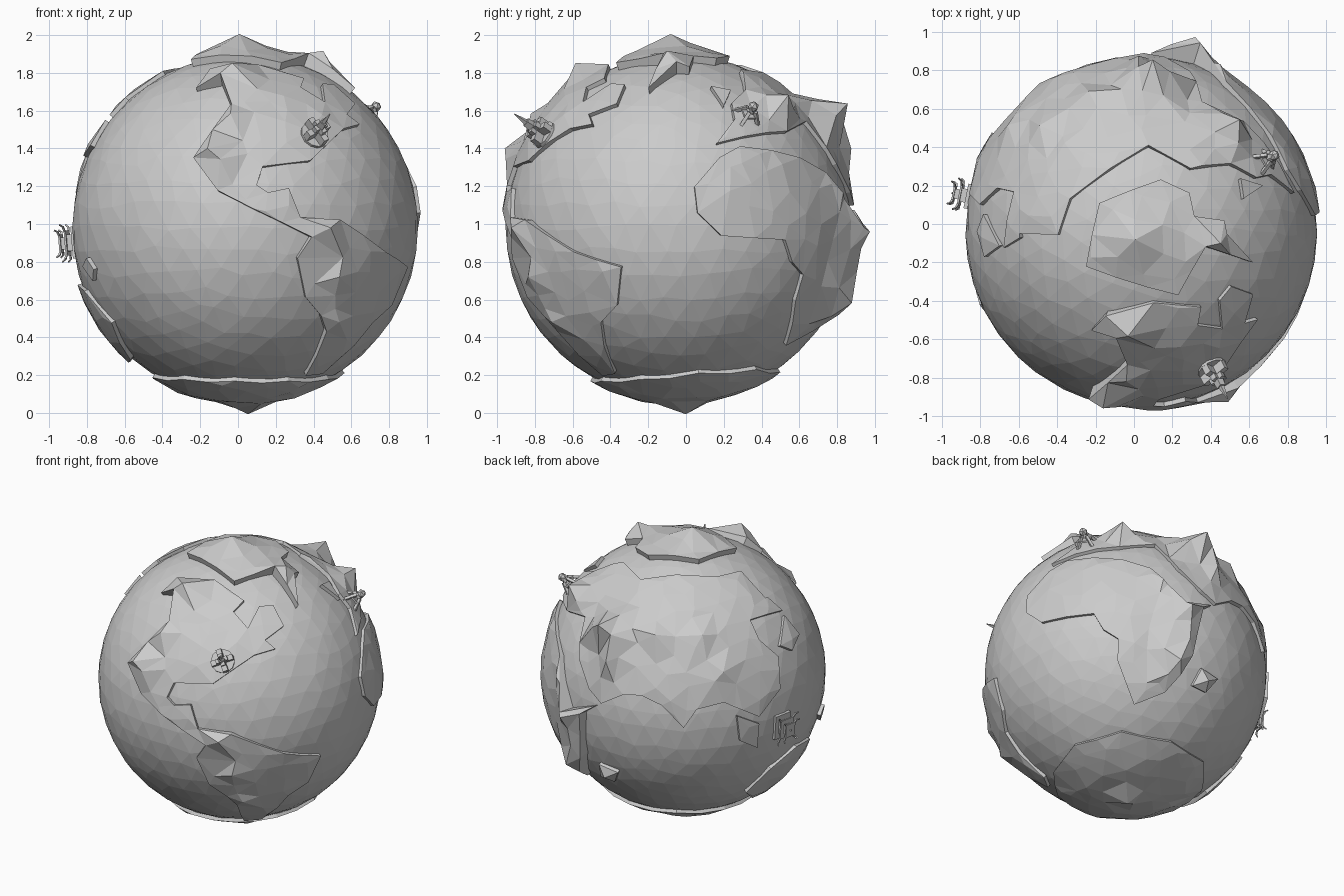
import bpy, bmesh, math, random
from mathutils import Vector, Matrix
from mathutils.geometry import delaunay_2d_cdt

if "Cube" in bpy.data.objects:
    bpy.data.objects.remove(bpy.data.objects["Cube"])

random.seed(4)
C = Vector((0.038, -0.04, 0.98))      # planet centre
SEA, LAND = 0.916, 0.938              # sea and plateau radii


# Drawing views: centre, scale, right and up axes, direction to the viewer
def view(cx, cy, scale, az, el):
    a, e = math.radians(az), math.radians(el)
    right = Vector((math.cos(a), math.sin(a), 0))
    to = Vector((math.sin(a) * math.cos(e), -math.cos(a) * math.cos(e), math.sin(e)))
    return cx, cy, scale, right, to.cross(right), to


VIEWS = {
    "F": view(245, 228, 189, 0, 0),
    "R": view(679, 228, 189, 90, 0),
    "T": view(1141, 233, 192.5, 0, 90),
    "A": view(241, 673, 154, 37, 27),
    "B": view(683, 667, 154, 215, 28),
    "U": view(1127, 671, 154, 144, -28),
}


def on_globe(key, *pts):
    """Unit directions of drawing points lying on the globe."""
    cx, cy, s, right, up, to = VIEWS[key]
    out = []
    for px, py in pts:
        u, v = (px - cx) / s, (cy - py) / s
        d = math.sqrt(max(0, 0.93 ** 2 - u * u - v * v))
        out.append((right * u + up * v + to * d).normalized())
    return out


def inside(p, poly):
    hit = False
    for a, b in zip(poly, poly[1:] + poly[:1]):
        if (a.y > p.y) != (b.y > p.y) and p.x < (b.x - a.x) * (p.y - a.y) / (b.y - a.y) + a.x:
            hit = not hit
    return hit


def make_object(name, bm):
    bmesh.ops.recalc_face_normals(bm, faces=bm.faces)
    me = bpy.data.meshes.new(name)
    bm.to_mesh(me)
    bm.free()
    ob = bpy.data.objects.new(name, me)
    bpy.context.collection.objects.link(ob)
    return ob


def land(name, coast, peaks=(), step=0.15, base=LAND):
    """Raised plate with a vertical shore; peaks are (direction, tip radius, spread)."""
    n = sum(coast, Vector()).normalized()
    e1 = n.orthogonal().normalized()
    e2 = n.cross(e1)

    def flat(d):
        ang = n.angle(d)
        t = Vector((d.dot(e1), d.dot(e2)))
        return t.normalized() * ang if t.length > 1e-6 else t

    def round_(p):
        r = p.length
        if r < 1e-6:
            return n.copy()
        return n * math.cos(r) + (e1 * p.x + e2 * p.y) * (math.sin(r) / r)

    ring = []
    for a, b in zip(coast, coast[1:] + coast[:1]):
        k = max(1, round(a.angle(b) / 0.2))
        ring += [flat(a.lerp(b, i / k).normalized()) for i in range(k)]
    tips = [flat(d.normalized()) for d, _, _ in peaks]
    pts = ring + tips
    m = int(1.8 / step)
    for i in range(-m, m + 1):
        for j in range(-m, m + 1):
            q = Vector(((i + 0.5 * (j % 2)) * step, j * step * 0.87))
            q += Vector((random.uniform(-.3, .3), random.uniform(-.3, .3))) * step
            if inside(q, ring) and min((q - p).length for p in ring + tips) > 0.4 * step:
                pts.append(q)
    edges = [(i, (i + 1) % len(ring)) for i in range(len(ring))]
    vs, _, fs, *_ = delaunay_2d_cdt(pts, edges, [], 1, 1e-5)
    bm = bmesh.new()
    bv = []
    for p in vs:
        d = round_(p)
        h = 0
        for pd, tip, spread in peaks:
            h = max(h, (tip - base) * max(0, 1 - d.angle(pd) / spread))
        if min((p - q).length for q in ring) > 0.02:
            h += random.uniform(-0.005, 0.008)
        bv.append(bm.verts.new(C + d * (base + h)))
    for f in fs:
        bm.faces.new([bv[i] for i in f])
    bmesh.ops.delete(bm, geom=[v for v in bm.verts if not v.link_faces], context='VERTS')
    rim = [e for e in bm.edges if e.is_boundary]
    for v in bmesh.ops.extrude_edge_only(bm, edges=rim)["geom"]:
        if isinstance(v, bmesh.types.BMVert):
            v.co = C + (v.co - C).normalized() * 0.895
    return make_object(name, bm)


def peak(key, px, py, tip, spread):
    return on_globe(key, (px, py))[0], tip, spread


def V(*c):
    return Vector(c).normalized()


# Ocean ball
bm = bmesh.new()
bmesh.ops.create_icosphere(bm, subdivisions=4, radius=SEA)
for v in bm.verts:
    t = Vector([random.uniform(-.022, .022) for _ in range(3)])
    v.co = C + (v.co + t).normalized() * SEA
make_object("ocean", bm)

# Western double continent
land("west_continent",
     on_globe("A", (162, 590), (180, 578), (215, 579), (243, 600), (232, 611), (246, 628),
              (258, 606), (272, 605), (282, 626), (263, 640), (273, 649), (252, 655),
              (210, 683), (172, 681), (165, 695), (172, 703), (188, 703), (195, 727), (228, 732))
     + on_globe("R", (548, 235), (575, 252), (622, 267), (618, 305), (602, 322), (605, 345), (616, 373))
     + on_globe("F", (305, 375), (325, 330), (320, 315), (305, 297), (297, 258), (310, 237))
     + on_globe("A", (160, 712), (140, 690), (133, 660), (170, 620), (178, 592)),
     [(V(-.07, -.55, .88), 1.03, .22), (V(-.2, -.92, .42), 1.03, .2), (V(-.08, -.8, .62), .99, .17),
      peak("F", 325, 228, .99, .16), peak("F", 335, 275, .98, .15), peak("F", 335, 318, .97, .13)])

# Northern and eastern continent
land("east_continent",
     on_globe("T", (1230, 165), (1190, 170), (1148, 147), (1110, 170), (1070, 200), (1058, 236), (1020, 235))
     + on_globe("B", (765, 598), (780, 611), (748, 622), (757, 642), (776, 658), (778, 690), (757, 718),
                (722, 705), (695, 712), (682, 730), (660, 708), (640, 698), (622, 697), (600, 705),
                (588, 690), (578, 660))
     + on_globe("R", (826, 148), (806, 122), (787, 132), (745, 137), (717, 144), (735, 120), (732, 104)),
     [(V(.06, .9, .66), 1.11, .2), (V(.51, .58, .7), 1.05, .15), peak("B", 655, 640, .99, .18),
      peak("B", 700, 640, .98, .16), peak("B", 720, 675, .97, .16), peak("B", 610, 665, 1.0, .14)])

# Southern continent
land("south_continent",
     on_globe("R", (740, 147), (720, 158), (695, 187), (698, 213), (722, 236), (785, 240), (792, 262))
     + on_globe("U", (1110, 640), (1110, 662), (1128, 705), (1158, 692), (1182, 655), (1192, 608), (1204, 602))
     + on_globe("T", (1195, 60), (1225, 85), (1250, 110)),
     [(V(.28, 1.01, -.02), 1.05, .22), (V(.3, .92, -.4), 1.04, .22), peak("U", 1178, 640, 1.0, .16),
      (V(.4, .85, .18), .98, .18)])

# Ice caps
land("north_ice",
     on_globe("T", (1087, 267), (1177, 295), (1202, 247), (1250, 263), (1222, 235), (1222, 222),
              (1193, 218), (1188, 195), (1160, 182), (1100, 205)),
     [(V(-.03, -.04, 1), 1.02, .2), (V(.41, -.06, .93), 1.02, .14)], base=.955)
radii = (.53, .57, .54, .54, .5, .48, .46, .44, .44, .46)
land("south_ice",
     [V(r * math.cos(i * .628 + .2), r * math.sin(i * .628 + .2), -.76) for i, r in enumerate(radii)],
     [(V(.015, .04, -1), .98, .1)])

# Lesser continent and islands
land("lesser_continent",
     [V(-.84, -.2, -.33), V(-.88, 0, -.3), V(-.82, .2, -.4), V(-.68, .28, -.58),
      V(-.6, .1, -.7), V(-.6, -.15, -.69), V(-.7, -.35, -.5)])
land("small_island", [V(-.84, -.38, -.16), V(-.84, -.3, -.2), V(-.8, -.38, -.28), V(-.8, -.43, -.22)])
land("far_island", on_globe("B", (782, 616), (797, 634), (790, 651), (778, 647)))
land("peninsula_island", on_globe("B", (735, 718), (757, 725), (755, 748), (738, 742)))
land("triangle_island", on_globe("T", (1240, 180), (1262, 187), (1243, 200)))
land("cape_island", on_globe("U", (1186, 684), (1195, 666), (1212, 676), (1200, 690)),
     [peak("U", 1199, 678, .98, .08)])


# Landmarks: parts are placed in a local frame whose z points away from the planet
def box(bm, size, at, rot=0.0):
    m = Matrix.Rotation(rot, 4, 'Z') @ Matrix.Translation(at) @ Matrix.Diagonal((*size, 1))
    bmesh.ops.create_cube(bm, size=1, matrix=m)


def cone(bm, n, r1, r2, z1, z2):
    bmesh.ops.create_cone(bm, cap_ends=True, segments=n, radius1=r1, radius2=r2, depth=z2 - z1,
                          matrix=Matrix.Translation((0, 0, (z1 + z2) / 2)))


def bar(bm, a, b, w):
    a, b = Vector(a), Vector(b)
    q = (b - a).to_track_quat('Z', 'Y').to_matrix().to_4x4()
    bmesh.ops.create_cube(bm, size=1, matrix=Matrix.Translation((a + b) / 2) @ q
                          @ Matrix.Diagonal((w, w, (b - a).length, 1)))


def place(name, bm, d):
    ob = make_object(name, bm)
    ob.location = C + d * LAND
    ob.rotation_euler = d.to_track_quat('Z', 'Y').to_euler()


# Cross-shaped tower with a spire
bm = bmesh.new()
cone(bm, 12, .078, .078, -.02, .01)
for k in (.4, .4 + math.pi / 2):
    box(bm, (.15, .035, .05), (0, 0, .035), k)
    box(bm, (.08, .03, .03), (0, 0, .075), k)
cone(bm, 4, .03, .024, .06, .13)
cone(bm, 4, .016, .003, .13, .21)
place("spire_tower", bm, V(.395, -.765, .53))

# Four-legged tower with a ball
bm = bmesh.new()
for sx in (-1, 1):
    for sy in (-1, 1):
        bar(bm, (sx * .055, sy * .055, -.02), (sx * .018, sy * .018, .06), .018)
box(bm, (.075, .075, .012), (0, 0, .03))
cone(bm, 6, .026, .016, .05, .09)
bmesh.ops.create_icosphere(bm, subdivisions=1, radius=.03, matrix=Matrix.Translation((0, 0, .085)))
place("legged_tower", bm, V(.68, .39, .63))

# Tiered shrine with curved eaves
bm = bmesh.new()
box(bm, (.13, .17, .04), (0, 0, -.03))
for z, w in ((.01, .055), (.045, .04)):
    box(bm, (w * 1.3, w * 1.6, .035), (0, 0, z - .005))
    box(bm, (w * 2, w * 2.4, .01), (0, 0, z + .015))
    for sx in (-1, 1):
        for sy in (-1, 1):
            path = [(sx * w * f, sy * w * 1.2 * f, z + .015 + h) for f, h in ((.9, 0), (1.3, .004), (1.5, .02))]
            bar(bm, path[0], path[1], .01)
            bar(bm, path[1], path[2], .007)
cone(bm, 4, .015, .003, .05, .075)
place("tiered_shrine", bm, V(-.93, .19, -.08))
